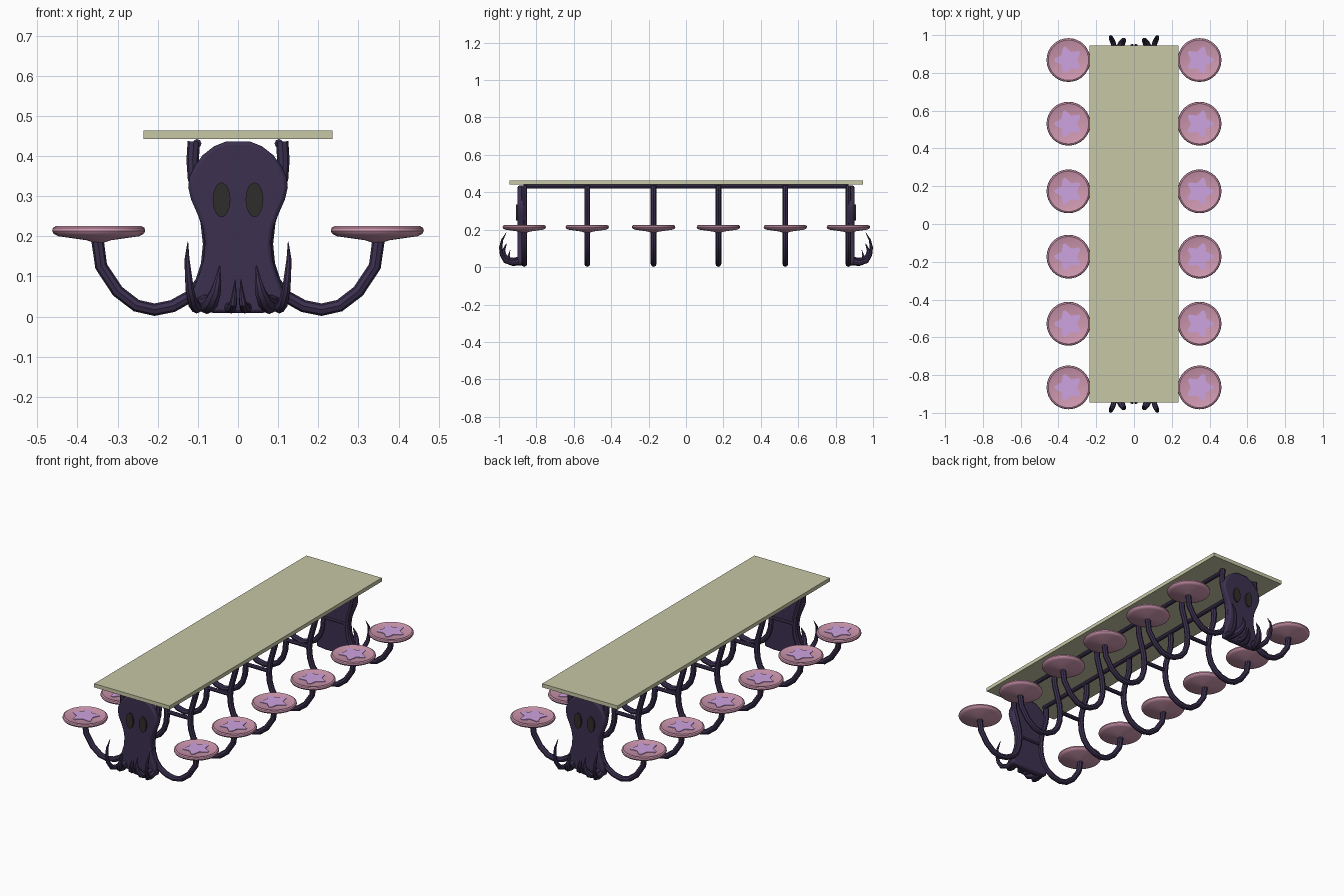
import bpy, bmesh, math
from mathutils import Vector

if "Cube" in bpy.data.objects:
    bpy.data.objects.remove(bpy.data.objects["Cube"])


def material(name, rgb):
    m = bpy.data.materials.new(name)
    m.diffuse_color = (*rgb, 1)
    m.use_nodes = True
    m.node_tree.nodes["Principled BSDF"].inputs["Base Color"].default_value = m.diffuse_color
    return m


PURPLE = material("dark_purple", (0.045, 0.03, 0.08))
CREAM = material("cream", (0.57, 0.57, 0.38))
PINK = material("pink", (0.62, 0.31, 0.43))
LILAC = material("lilac", (0.62, 0.37, 0.75))
EYE = material("eye_dark", (0.03, 0.027, 0.025))


def add_object(name, bm, mat, angle=None):
    bmesh.ops.recalc_face_normals(bm, faces=bm.faces)
    me = bpy.data.meshes.new(name)
    bm.to_mesh(me)
    bm.free()
    return link(name, me, mat, angle)


def link(name, me, mat, angle=None):
    ob = bpy.data.objects.new(name, me)
    bpy.context.collection.objects.link(ob)
    me.materials.clear()
    me.materials.append(mat)
    if angle:
        bpy.ops.object.select_all(action='DESELECT')
        ob.select_set(True)
        bpy.context.view_layer.objects.active = ob
        bpy.ops.object.shade_smooth_by_angle(angle=math.radians(angle))
    return ob


def tube(name, pts, radius, taper=None):
    """Round tube along points, optionally tapered per point."""
    cu = bpy.data.curves.new(name, 'CURVE')
    cu.dimensions = '3D'
    cu.bevel_depth = radius
    cu.bevel_resolution = 2
    cu.use_fill_caps = True
    sp = cu.splines.new('POLY')
    sp.points.add(len(pts) - 1)
    for i, p in enumerate(pts):
        sp.points[i].co = (*p, 1)
        sp.points[i].radius = taper[i] if taper else 1
    tmp = bpy.data.objects.new(name, cu)
    bpy.context.collection.objects.link(tmp)
    dg = bpy.context.evaluated_depsgraph_get()
    me = bpy.data.meshes.new_from_object(tmp.evaluated_get(dg))
    bpy.data.objects.remove(tmp)
    return link(name, me, PURPLE, 40)


def box(name, lo, hi, mat):
    bm = bmesh.new()
    bmesh.ops.create_cube(bm, size=1)
    lo, hi = Vector(lo), Vector(hi)
    for v in bm.verts:
        v.co = Vector(a * b for a, b in zip(v.co, hi - lo)) + (lo + hi) / 2
    return add_object(name, bm, mat)


def extrude_outline(pts, direction):
    bm = bmesh.new()
    f = bm.faces.new([bm.verts.new(p) for p in pts])
    r = bmesh.ops.extrude_face_region(bm, geom=[f], use_keep_orig=True)
    vs = [g for g in r['geom'] if isinstance(g, bmesh.types.BMVert)]
    bmesh.ops.translate(bm, verts=vs, vec=direction)
    return bm


# Table top
box("table_top", (-0.235, -0.945, 0.442), (0.235, 0.945, 0.463), CREAM)

# Rails under the top
for s in (-1, 1):
    tube("top_rail", [(s * 0.102, -0.87, 0.431), (s * 0.102, 0.87, 0.431)], 0.011)

# Seat lathe profile (radius, height)
SEAT = [(0, 0.184), (0.012, 0.184), (0.03, 0.19), (0.1, 0.2), (0.112, 0.206), (0.116, 0.213),
        (0.114, 0.221), (0.107, 0.225), (0.1, 0.222), (0, 0.22)]


def seat(x, y):
    bm = bmesh.new()
    vs = [bm.verts.new((r, 0, z)) for r, z in SEAT]
    es = [bm.edges.new(p) for p in zip(vs, vs[1:])]
    bmesh.ops.spin(bm, geom=vs + es, cent=(0, 0, 0), axis=(0, 0, 1),
                   angle=2 * math.pi, steps=32)
    bmesh.ops.remove_doubles(bm, verts=bm.verts, dist=1e-5)
    bmesh.ops.translate(bm, verts=bm.verts, vec=(x, y, 0))
    add_object("seat", bm, PINK, 40)
    # Rounded star cushion, one arm pointing outwards
    pts = []
    turn = 0 if x > 0 else math.pi
    for i in range(5):
        for off, r in ((-0.09, 0.073), (0.09, 0.073), (math.pi / 5, 0.045)):
            a = turn + i * 2 * math.pi / 5 + off
            pts.append((x + r * math.cos(a), y + r * math.sin(a), 0.219))
    add_object("seat_star", extrude_outline(pts, (0, 0, 0.0055)), LILAC)


# Ribs: curved leg from the rail down, out and up to each seat
RIB = [(0.11, 0.436), (0.113, 0.39), (0.11, 0.345), (0.094, 0.29), (0.078, 0.235),
       (0.072, 0.18), (0.077, 0.13), (0.092, 0.085), (0.12, 0.05), (0.163, 0.026),
       (0.208, 0.017), (0.253, 0.027), (0.3, 0.063), (0.341, 0.125), (0.35, 0.19)]
for y in (-0.865, -0.528, -0.173, 0.173, 0.531, 0.868):
    for s in (-1, 1):
        tube("seat_arm", [(s * x, y, z) for x, z in RIB], 0.0155)
        seat(s * 0.347, y)
    tube("cross_bar", [(-0.073, y, 0.19), (0.073, y, 0.19)], 0.011)

# Octopus end panel: right half of the outline (x, z)
BODY = [(0.03, 0.436), (0.06, 0.424), (0.088, 0.402), (0.108, 0.375), (0.121, 0.348),
        (0.124, 0.322), (0.117, 0.292), (0.101, 0.255), (0.088, 0.222), (0.082, 0.185),
        (0.086, 0.14), (0.098, 0.1), (0.113, 0.065), (0.116, 0.015), (0.06, 0.009)]

# Tentacles (x, y outward, z) with taper
OUTER = [(0.095, 0.88, 0.032), (0.103, 0.93, 0.022), (0.112, 0.965, 0.033), (0.12, 0.985, 0.065),
         (0.124, 0.991, 0.105), (0.127, 0.983, 0.145), (0.125, 0.96, 0.186)]
INNER = [(0.085, 0.88, 0.034), (0.078, 0.925, 0.028), (0.066, 0.955, 0.037), (0.056, 0.972, 0.06),
         (0.05, 0.975, 0.09), (0.046, 0.96, 0.126)]
MIDDLE = [(0.022, 0.885, 0.024), (0.017, 0.92, 0.02), (0.012, 0.942, 0.032), (0.009, 0.948, 0.06),
          (0.007, 0.94, 0.092)]

for e in (-1, 1):
    outline = BODY + [(-x, z) for x, z in reversed(BODY)]
    bm = extrude_outline([(x, e * 0.862, z) for x, z in outline], (0, e * 0.038, 0))
    body = add_object("octopus_panel", bm, PURPLE, 40)
    bev = body.modifiers.new("soft_edge", 'BEVEL')
    bev.width = 0.009
    bev.segments = 2
    bev.limit_method = 'ANGLE'
    bev.angle_limit = math.radians(50)
    for s in (-1, 1):
        # Oval eye disc
        pts = [(s * 0.041 + 0.022 * math.cos(a), e * 0.895, 0.291 + 0.043 * math.sin(a))
               for a in (i * math.pi / 12 for i in range(24))]
        add_object("eye", extrude_outline(pts, (0, e * 0.013, 0)), EYE, 40)
        for name, path, r, taper in (
                ("outer_tentacle", OUTER, 0.018, [1.1, 0.8, 0.75, 0.6, 0.5, 0.35, 0.05]),
                ("inner_tentacle", INNER, 0.022, [1.1, 1, 0.85, 0.65, 0.4, 0.08]),
                ("middle_tentacle", MIDDLE, 0.014, [1.1, 0.9, 0.7, 0.4, 0.08])):
            tube(name, [(s * x, e * y, z) for x, y, z in path], r, taper)
